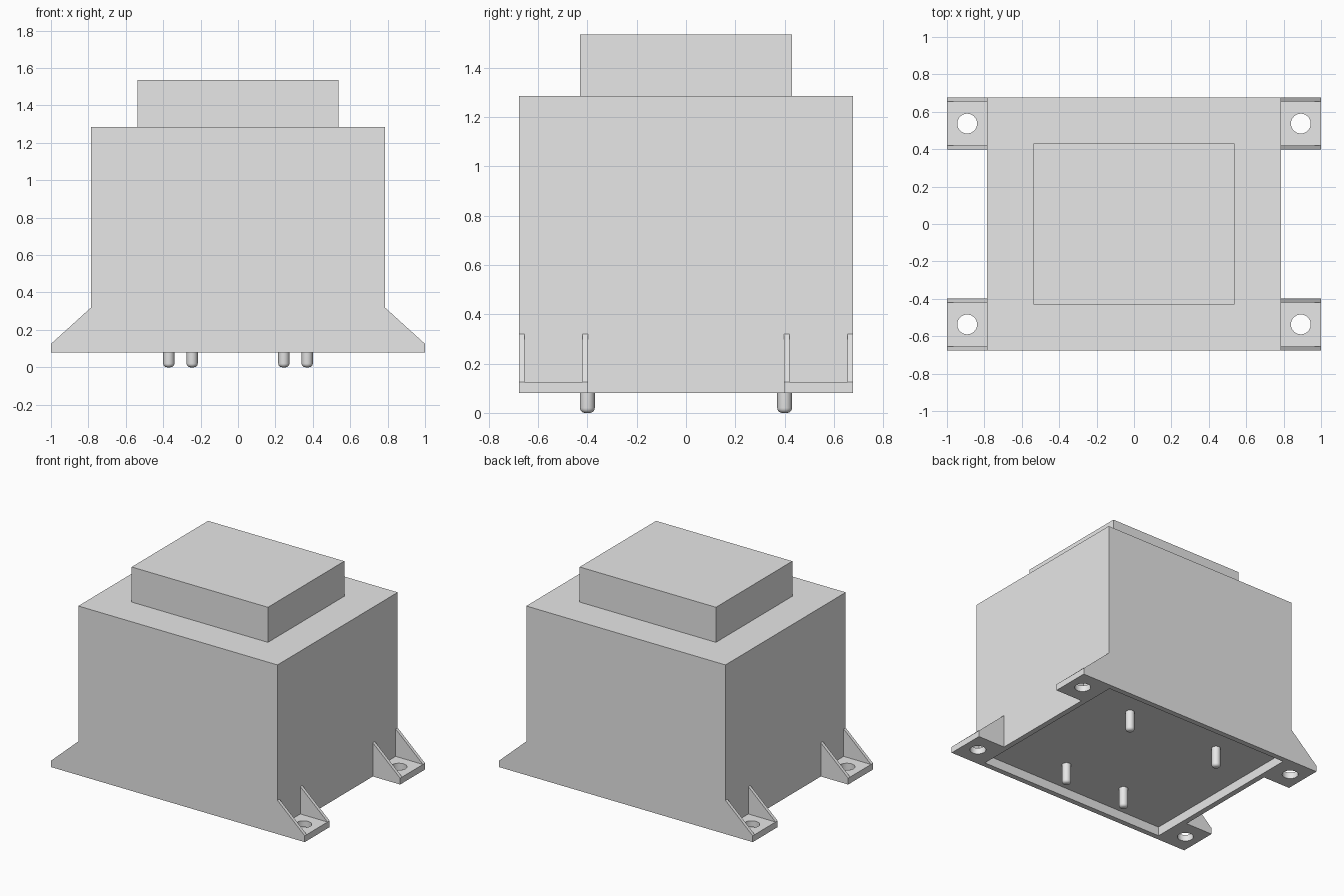
import bpy, bmesh, math
from mathutils import Matrix, Vector

cube = bpy.data.objects.get("Cube")
if cube:
    bpy.data.objects.remove(cube, do_unlink=True)

# Main levels and half sizes
BASE, FLANGE, RIB_TOP, BODY_TOP, CAP_TOP = 0.08, 0.125, 0.32, 1.285, 1.535
HX, HY = 0.785, 0.677
FOOT_IN = 0.397
RIB = 0.023

grey = bpy.data.materials.new("light grey")
grey.use_nodes = True
grey.diffuse_color = (0.8, 0.8, 0.8, 1)
grey.node_tree.nodes["Principled BSDF"].inputs["Base Color"].default_value = (0.8, 0.8, 0.8, 1)


def finish(name, bm):
    bmesh.ops.recalc_face_normals(bm, faces=bm.faces)
    mesh = bpy.data.meshes.new(name)
    bm.to_mesh(mesh)
    bm.free()
    mesh.materials.append(grey)
    obj = bpy.data.objects.new(name, mesh)
    bpy.context.collection.objects.link(obj)
    return obj


def box(low, high):
    bm = bmesh.new()
    low, high = Vector(low), Vector(high)
    size = Matrix.Diagonal((*(high - low), 1))
    bmesh.ops.create_cube(bm, size=1, matrix=Matrix.Translation((low + high) / 2) @ size)
    return bm


def extrude_all(bm, offset):
    ext = bmesh.ops.extrude_face_region(bm, geom=bm.faces[:], use_keep_orig=True)
    verts = [g for g in ext["geom"] if isinstance(g, bmesh.types.BMVert)]
    bmesh.ops.translate(bm, verts=verts, vec=offset)


def smooth(obj):
    bpy.ops.object.select_all(action="DESELECT")
    obj.select_set(True)
    bpy.context.view_layer.objects.active = obj
    bpy.ops.object.shade_smooth_by_angle(angle=math.radians(40))


# Housing with a shallow recess underneath
bm = box((-HX, -HY, BASE), (HX, HY, BODY_TOP))
bm.faces.ensure_lookup_table()
bottom = min(bm.faces, key=lambda f: f.calc_center_median().z)
bmesh.ops.inset_region(bm, faces=[bottom], thickness=0.055)
pocket = bmesh.ops.extrude_face_region(bm, geom=[bottom])
bmesh.ops.translate(bm, vec=(0, 0, 0.065),
                    verts=[g for g in pocket["geom"] if isinstance(g, bmesh.types.BMVert)])
if bottom.is_valid:
    bmesh.ops.delete(bm, geom=[bottom], context="FACES_ONLY")
finish("housing", bm)

# Raised block on top
finish("top_block", box((-0.537, -0.43, BODY_TOP), (0.537, 0.43, CAP_TOP)))


# Mounting foot: flange with a bolt hole
def flange(name, sx, sy):
    bm = bmesh.new()
    corners = [(HX, FOOT_IN), (1, FOOT_IN), (1, HY), (HX, HY)]
    ring = [(0.892 + 0.053 * math.cos(a * math.tau / 32), 0.537 + 0.053 * math.sin(a * math.tau / 32))
            for a in range(32)]
    for loop in (corners, ring):
        verts = [bm.verts.new((x * sx, y * sy, BASE)) for x, y in loop]
        for i, v in enumerate(verts):
            bm.edges.new((v, verts[i - 1]))
    bmesh.ops.triangle_fill(bm, edges=bm.edges[:], use_beauty=True)
    extrude_all(bm, (0, 0, FLANGE - BASE))
    bmesh.ops.dissolve_limit(bm, angle_limit=0.01, verts=bm.verts[:], edges=bm.edges[:])
    smooth(finish(name, bm))


# Sloping side rib of a foot
def rib(name, sx, sy, y):
    bm = bmesh.new()
    profile = [(HX, FLANGE), (1, FLANGE), (HX, RIB_TOP)]
    bm.faces.new([bm.verts.new((x * sx, y * sy, z)) for x, z in profile])
    extrude_all(bm, (0, RIB * sy, 0))
    finish(name, bm)


for sx, side in ((1, "left"), (-1, "right")):
    for sy, end in ((-1, "front"), (1, "back")):
        flange(f"{end}_{side}_flange", sx, sy)
        rib(f"{end}_{side}_outer_rib", sx, sy, HY - RIB)
        rib(f"{end}_{side}_inner_rib", sx, sy, FOOT_IN)


# Terminal pins with rounded tips
def pin(name, x, y):
    bm = bmesh.new()
    radius, bevel = 0.03, 0.02
    bmesh.ops.create_cone(bm, cap_ends=True, segments=24, radius1=radius, radius2=radius,
                          depth=0.16, matrix=Matrix.Translation((x, y, 0.08)))
    rim = [e for e in bm.edges if all(v.co.z < 0.01 for v in e.verts)]
    bmesh.ops.bevel(bm, geom=rim, offset=bevel, segments=4, profile=0.5, affect="EDGES")
    smooth(finish(name, bm))


for number, (x, y) in enumerate([(-0.37, 0.4), (0.37, 0.4), (-0.245, -0.4), (0.245, -0.4)], 1):
    pin(f"terminal_pin_{number}", x, y)
